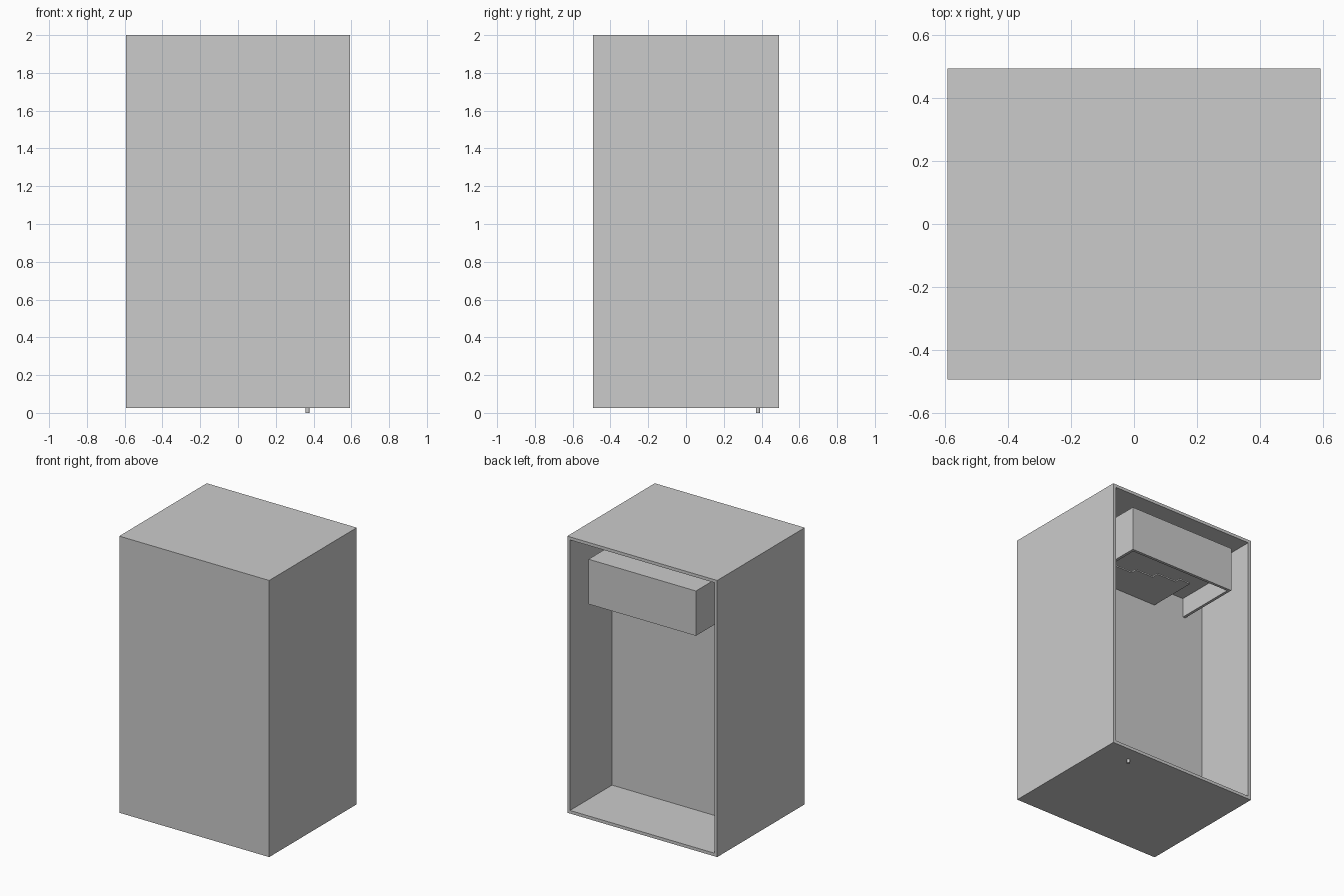
import bpy, bmesh

if "Cube" in bpy.data.objects:
    bpy.data.objects.remove(bpy.data.objects["Cube"])

W, D = 0.592, 0.4935      # half width and half depth of the cabinet
Z0, Z1 = 0.026, 2.0       # bottom and top of the cabinet
T = 0.022                 # panel thickness


def box(name, x0, x1, y0, y1, z0, z1):
    """Box between two corners."""
    profile_plate(name, [(x0, y0), (x1, y0), (x1, y1), (x0, y1)], z0, z1)


def profile_plate(name, outline, z0, z1):
    """Flat outline in plan, extruded upwards."""
    bm = bmesh.new()
    face = bm.faces.new([bm.verts.new((x, y, z0)) for x, y in outline])
    ext = bmesh.ops.extrude_face_region(bm, geom=[face])
    verts = [g for g in ext["geom"] if isinstance(g, bmesh.types.BMVert)]
    bmesh.ops.translate(bm, vec=(0, 0, z1 - z0), verts=verts)
    bmesh.ops.recalc_face_normals(bm, faces=bm.faces)
    mesh = bpy.data.meshes.new(name)
    bm.to_mesh(mesh)
    bm.free()
    bpy.context.collection.objects.link(bpy.data.objects.new(name, mesh))


# Cabinet panels, open at the back
box("floor_panel", -W, W, -D, D, Z0, Z0 + T)
box("roof_panel", -W, W, -D, D, Z1 - T, Z1)
box("left_panel", -W, -W + T, -D, D, Z0 + T, Z1 - T)
box("right_panel", W - T, W, -D, D, Z0 + T, Z1 - T)
box("front_panel", -W + T, W - T, -D, -D + T, Z0 + T, Z1 - T)

# Middle partition closing off the front compartment
PY = 0.02
box("partition", -W + T, W - T, PY - T, PY, Z0 + T, Z1 - T)

# Housing hung on the partition, recessed underneath
H, R = 0.424, 0.02
HB, HC, HT = 1.56, 1.70, 1.88
box("housing_body", -H, H, PY, D, HC, HT)
box("housing_left_skirt", -H, -H + R, PY, D, HB, HC)
box("housing_right_skirt", H - R, H, PY, D, HB, HC)
box("housing_back_skirt", -H + R, H - R, D - R, D, HB, HC)

# Stepped cover plate under the housing
profile_plate("stepped_cover", [
    (H - R, PY), (H - R, 0.25), (0.23, 0.25), (0.23, 0.295), (0.087, 0.295),
    (0.087, 0.345), (-0.07, 0.345), (-0.07, 0.385), (-0.16, 0.385), (-0.16, PY),
], HB, HB + 0.01)

# Drain stub under the floor
bpy.ops.mesh.primitive_cylinder_add(vertices=16, radius=0.011, depth=0.03,
                                    location=(0.368, 0.381, 0.015))
bpy.context.object.name = "drain_stub"
bpy.ops.object.shade_smooth_by_angle()
